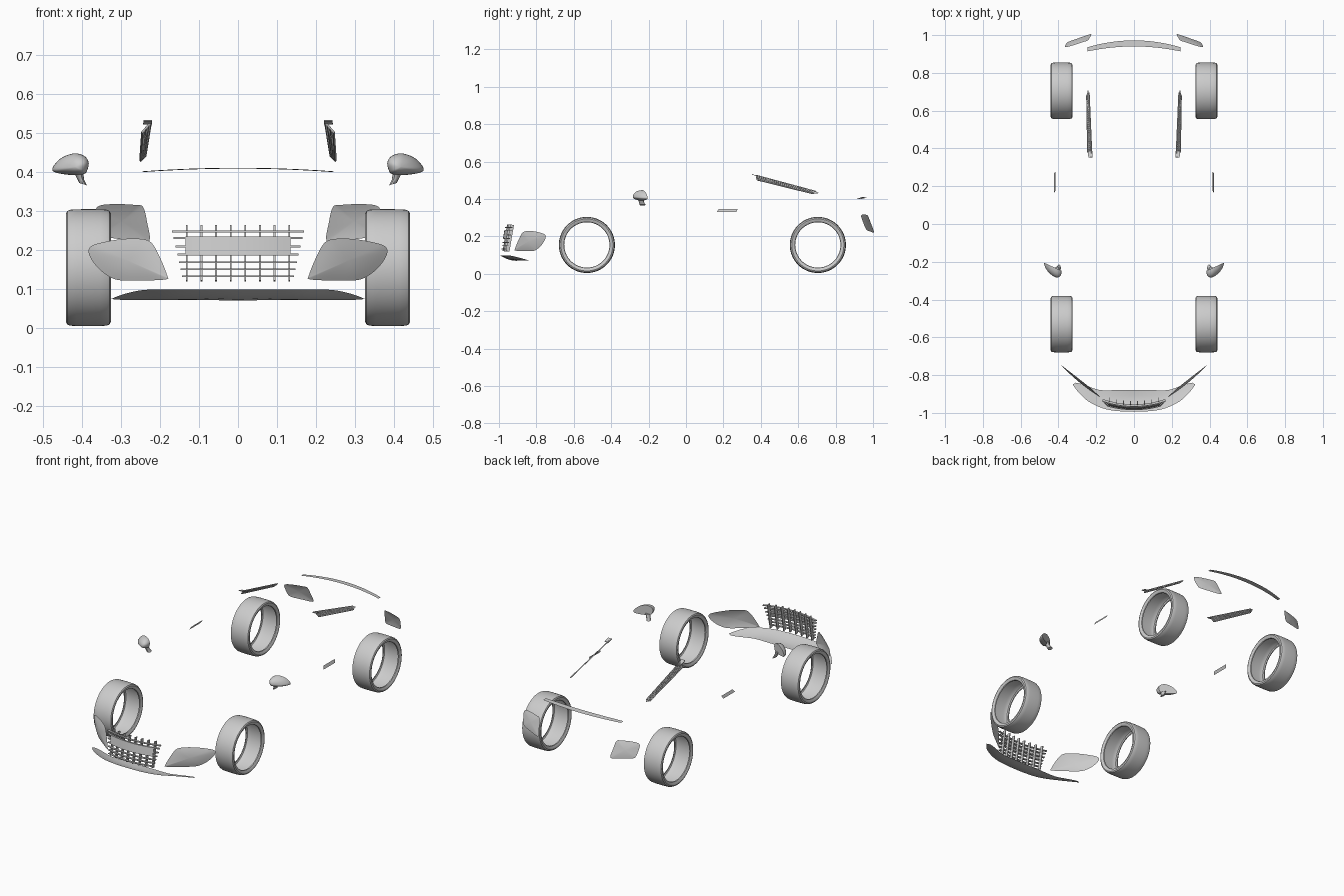
import bpy, bmesh, math
from mathutils import Vector

if "Cube" in bpy.data.objects:
    bpy.data.objects.remove(bpy.data.objects["Cube"])


def make(name, verts, faces, mirror=False, angle=35):
    """Create a smooth mesh object, optionally with a twin across x = 0."""
    for s in ((1, -1) if mirror else (1,)):
        me = bpy.data.meshes.new(name)
        me.from_pydata([(v[0] * s, v[1], v[2]) for v in verts], [], faces)
        bm = bmesh.new()
        bm.from_mesh(me)
        bmesh.ops.recalc_face_normals(bm, faces=bm.faces)
        bm.to_mesh(me)
        bm.free()
        label = name if not mirror else name + ("_right" if s > 0 else "_left")
        ob = bpy.data.objects.new(label, me)
        bpy.context.collection.objects.link(ob)
        bpy.ops.object.select_all(action='DESELECT')
        bpy.context.view_layer.objects.active = ob
        ob.select_set(True)
        bpy.ops.object.shade_smooth_by_angle(angle=math.radians(angle))


def spline(pts, n=5, closed=False):
    """Smooth curve through a few points."""
    p = [Vector(q) for q in pts]
    k = len(p)
    get = (lambda i: p[i % k]) if closed else (lambda i: p[max(0, min(k - 1, i))])
    out = []
    for i in range(k if closed else k - 1):
        a, b, c, d = (get(i + j) for j in (-1, 0, 1, 2))
        for j in range(n):
            t = j / n
            out.append(0.5 * (2 * b + (c - a) * t + (2 * a - 5 * b + 4 * c - d) * t * t
                              + (3 * b - a - 3 * c + d) * t ** 3))
    return out if closed else out + [p[-1]]


def loft(rings, closed=True):
    """Quads joining rings of equal length."""
    n = len(rings[0])
    verts = [v for r in rings for v in r]
    faces = [(i * n + j, i * n + (j + 1) % n, (i + 1) * n + (j + 1) % n, (i + 1) * n + j)
             for i in range(len(rings) - 1) for j in range(n if closed else n - 1)]
    return verts, faces


def panel(name, outline, depth, bulge):
    """Curved lamp cover: outline in (x, z), depth gives y."""
    o = spline(outline, 5, True)
    c = sum(o, Vector((0, 0))) / len(o)
    rings = []
    for s in (1, .8, .6, .4, .2, .02):
        ring = []
        for p in o:
            q = c + (p - c) * s
            ring.append((q.x, depth(q.x, q.y) + bulge * (1 - s * s), q.y))
        rings.append(ring)
    v, f = loft(rings)
    n = len(o)
    f.append(tuple(range(len(v) - n, len(v))))
    make(name, v, f, True)


def bar(store, path, w, h, up):
    """Append a rectangular bar following a path to a (verts, faces) store."""
    path = [Vector(p) for p in path]
    rings = []
    for i, p in enumerate(path):
        d = (path[min(i + 1, len(path) - 1)] - path[max(i - 1, 0)]).normalized()
        s = d.cross(Vector(up)).normalized()
        u = s.cross(d)
        rings.append([p + s * a * w / 2 + u * b * h / 2
                      for a, b in ((-1, -1), (1, -1), (1, 1), (-1, 1))])
    v, f = loft(rings)
    m, k = len(store[0]), len(v)
    f += [(3, 2, 1, 0), (k - 4, k - 3, k - 2, k - 1)]
    store[0].extend(v)
    store[1].extend(tuple(i + m for i in q) for q in f)


# Tyres: revolved open shells
half = [(.046, .121), (.051, .123), (.056, .131), (.0575, .139), (.054, .1455),
        (.047, .1485), (.03, .1496), (.01, .15)]
profile = half + [(-x, r) for x, r in reversed(half)]
for label, wy in (("front_tyre", -.53), ("rear_tyre", .705)):
    rings = []
    for i in range(65):
        a = 2 * math.pi * i / 64
        rings.append([(.3835 + x, wy + r * math.cos(a), .154 + r * math.sin(a))
                      for x, r in profile])
    v, f = loft(rings[:-1], False)
    n, m = len(profile), 63 * len(profile)
    f += [(m + j, m + j + 1, j + 1, j) for j in range(n - 1)]
    make(label, v, f, True)

# Headlight and tail light covers
panel("headlight", [(.185, .124), (.182, .135), (.2, .18), (.222, .218), (.25, .228), (.3, .227),
                    (.355, .217), (.38, .206), (.381, .186), (.363, .158), (.335, .134),
                    (.305, .122), (.25, .121)],
      lambda x, z: -.752 + (x - .38) * .79 + (z - .2) * .08, -.012)
panel("tail_light", [(.243, .309), (.265, .315), (.31, .317), (.347, .315), (.363, .307),
                     (.365, .29), (.357, .25), (.342, .234), (.29, .226), (.238, .22),
                     (.226, .229), (.232, .265)],
      lambda x, z: .935 + (.365 - x) * .31 + (.31 - z) * .32, .006)

# Front lip: sloping sheet between two curves
front = [(0, -.994, .098), (.1, -.989, .098), (.17, -.974, .098), (.24, -.94, .097),
         (.29, -.895, .087), (.325, -.85, .074)]
back = [(0, -.88, .071), (.1, -.88, .071), (.18, -.879, .071), (.235, -.862, .071),
        (.275, -.848, .071), (.308, -.84, .072)]


def both_sides(pts):
    s = spline([(-x, y, z) for x, y, z in reversed(pts[1:])] + pts, 5)
    return s


a, b = both_sides(front), both_sides(back)
rows = [[p.lerp(q, t) - Vector((0, 0, .012 * math.sin(math.pi * t) * (1 - abs(p.x) / .33)))
         for p, q in zip(a, b)] for t in (0, .1, .25, .5, .75, 1)]
make("front_lip", *loft(rows, False))

# High rear light strip
rows = []
for k in range(3):
    row = []
    for i in range(25):
        u = i / 12 - 1
        y0, y1 = .94 - .026 * u * u, .972 - .036 * u * u
        row.append((.245 * u, y0 + (y1 - y0) * k / 2, .410 - .009 * u * u - .002 * k / 2))
    rows.append(row)
make("rear_light_strip", *loft(rows, False))


# Radiator grille: curved bars, deep uprights and a number plate backing
def grille_y(x, z):
    return -.982 + 1.0 * x * x + (z - .12) * .17


store = ([], [])
for z in (.132, .150, .168, .188, .208, .230, .247):
    hw = .14 + .22 * (z - .125)
    bar(store, [(hw * (i / 8 - 1), grille_y(hw * (i / 8 - 1), z), z) for i in range(17)],
        .012, .0045, (0, 0, 1))
for i in range(8):
    x = .0375 * (i - 3.5)
    bar(store, [(x, grille_y(x, z) + .011, z) for z in (.12, .167, .214, .262)],
        .0045, .02, (0, 1, 0))
make("grille", *store)
rows = [[(.135 * (i / 6 - 1), grille_y(.135 * (i / 6 - 1), z) - .008, z) for i in range(13)]
        for z in (.188, .234)]
make("front_plate_panel", *loft(rows, False))

# Roof pillar vents: rails, slats and a front tab
top = [Vector((.224, .375, .526)), Vector((.238, .695, .440))]
low = [Vector((.245, .380, .502)), Vector((.250, .680, .428))]
vent = ([], [])
for t in (0, .33, .66, 1):
    bar(vent, [top[0].lerp(low[0], t), top[1].lerp(low[1], t)], .004, .005, (1, 0, 1))
for i in range(29):
    t = i / 28
    p, q = top[0].lerp(top[1], t), low[0].lerp(low[1], t)
    bar(vent, [p, q], .005, .005, (1, 0, .5))
bar(vent, [(.231, .353, .531), (.232, .385, .522)], .022, .003, (0, 0, 1))
m = len(vent[0])
vent[0].extend([top[1], low[1], Vector((.244, .712, .431))])
vent[1].append((m, m + 1, m + 2))
make("pillar_vent", *vent, mirror=True)

# Side marker strips
make("side_marker", [(.424, .165, .330), (.424, .268, .330), (.416, .277, .346), (.416, .175, .346)],
     [(0, 1, 2, 3)], True)

# Wing mirrors: domed housing with a flat rear and a short foot
rim = spline([(.386, .405), (.383, .425), (.395, .441), (.42, .447), (.45, .437), (.469, .42),
              (.476, .404), (.46, .396), (.42, .391), (.395, .394)], 4, True)
nose = Vector((.417, .412))
rings = []
for i in range(9):
    t = math.sin(math.pi / 2 * i / 8.2)
    ring = []
    for p in rim:
        q = nose + (p - nose) * math.sqrt(1 - t * t)
        ring.append((q.x, -.247 + (q.x - .385) * .46 - .049 * t, q.y))
    rings.append(ring)
v, f = loft(rings)
n = len(rim)
f += [tuple(range(n)), tuple(range(len(v) - n, len(v)))]
make("wing_mirror", v, f, True)
rings = [[(x + rx * math.cos(k * math.pi / 6), y + ry * math.sin(k * math.pi / 6),
           z + .3 * rx * math.cos(k * math.pi / 6)) for k in range(12)]
         for x, y, z, rx, ry in ((.410, -.243, .400, .014, .016), (.405, -.238, .384, .010, .013),
                                 (.397, -.232, .368, .010, .017))]
v, f = loft(rings)
f += [tuple(range(12)), tuple(range(24, 36))]
make("mirror_foot", v, f, True)
